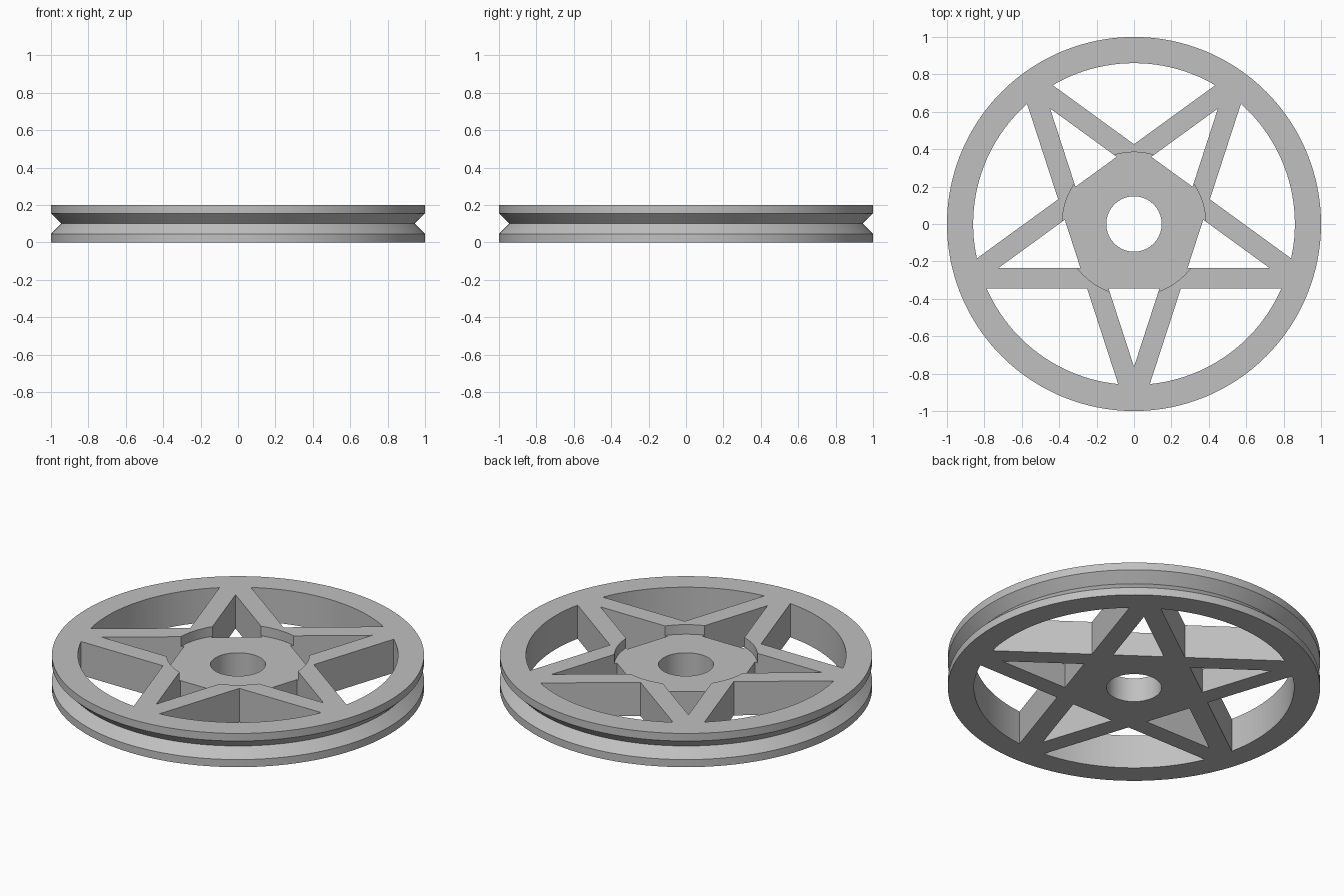
import bpy, bmesh, math
from math import cos, sin, pi, radians
from mathutils import Matrix, Vector

old = bpy.data.objects.get("Cube")
if old:
    bpy.data.objects.remove(old, do_unlink=True)

BAR_IN, BAR_OUT = 0.236, 0.345     # distances of the bar sides from the axis
RIM_IN, RECESS, BORE = 0.86, 0.384, 0.148
HEIGHT, HUB_TOP = 0.2, 0.143
SEGMENTS = 128

grey = bpy.data.materials.new("plain grey")
grey.use_nodes = True
colour = (0.53, 0.53, 0.53, 1)
grey.diffuse_color = colour
grey.node_tree.nodes["Principled BSDF"].inputs["Base Color"].default_value = colour


def make_object(name, bm):
    bmesh.ops.recalc_face_normals(bm, faces=bm.faces[:])
    mesh = bpy.data.meshes.new(name)
    bm.to_mesh(mesh)
    bm.free()
    obj = bpy.data.objects.new(name, mesh)
    bpy.context.collection.objects.link(obj)
    mesh.materials.append(grey)
    return obj


def lathe(name, profile):
    bm = bmesh.new()
    rings = [[bm.verts.new((r * cos(2 * pi * i / SEGMENTS), r * sin(2 * pi * i / SEGMENTS), z))
              for i in range(SEGMENTS)] for r, z in profile]
    for a, b in zip(rings, rings[1:] + rings[:1]):
        for i in range(SEGMENTS):
            j = (i + 1) % SEGMENTS
            bm.faces.new((a[i], a[j], b[j], b[i]))
    return make_object(name, bm)


def polar(r, angle):
    return Vector((r * cos(angle), r * sin(angle), 0))


def add_prism(bm, outline):
    base = bm.faces.new([bm.verts.new((p.x, p.y, -0.1)) for p in outline])
    grown = bmesh.ops.extrude_face_region(bm, geom=[base])["geom"]
    verts = [v for v in grown if isinstance(v, bmesh.types.BMVert)]
    bmesh.ops.translate(bm, verts=verts, vec=(0, 0, HEIGHT + 0.2))


# Wheel body: bore, V groove round the rim, recessed hub
wheel = lathe("spoked_pulley_wheel", [
    (BORE, 0), (1, 0), (1, 0.045), (0.945, 0.1), (1, 0.155), (1, HEIGHT),
    (RECESS, HEIGHT), (RECESS, HUB_TOP), (BORE, HUB_TOP)])

# Small triangular window inside a star point, pointing along +x
half_base = (BAR_IN / sin(pi / 10) - BAR_OUT) * math.tan(pi / 10)
triangle = [Vector((BAR_OUT, -half_base, 0)),
            Vector((BAR_IN / sin(pi / 10), 0, 0)),
            Vector((BAR_OUT, half_base, 0))]

# Large window between two star points, its arc following the rim
sweep = math.acos(BAR_OUT / RIM_IN) - radians(36)
segment = [polar(BAR_OUT / cos(radians(36)), 0)]
segment += [polar(RIM_IN, -sweep + 2 * sweep * i / 24) for i in range(25)]

cut = bmesh.new()
for k in range(5):
    point = radians(-90 + 72 * k)
    for outline, angle in ((triangle, point), (segment, point + radians(36))):
        turn = Matrix.Rotation(angle, 3, "Z")
        add_prism(cut, [turn @ p for p in outline])
cutter = make_object("window_cutter", cut)
cutter.hide_render = True

# Cut the windows so that star-shaped spokes remain
mod = wheel.modifiers.new("windows", "BOOLEAN")
mod.operation = "DIFFERENCE"
mod.solver = "EXACT"
mod.object = cutter
for obj in bpy.context.selected_objects:
    obj.select_set(False)
bpy.context.view_layer.objects.active = wheel
wheel.select_set(True)
bpy.ops.object.modifier_apply(modifier=mod.name)
bpy.data.objects.remove(cutter, do_unlink=True)
bpy.ops.object.shade_smooth_by_angle(angle=radians(30))
